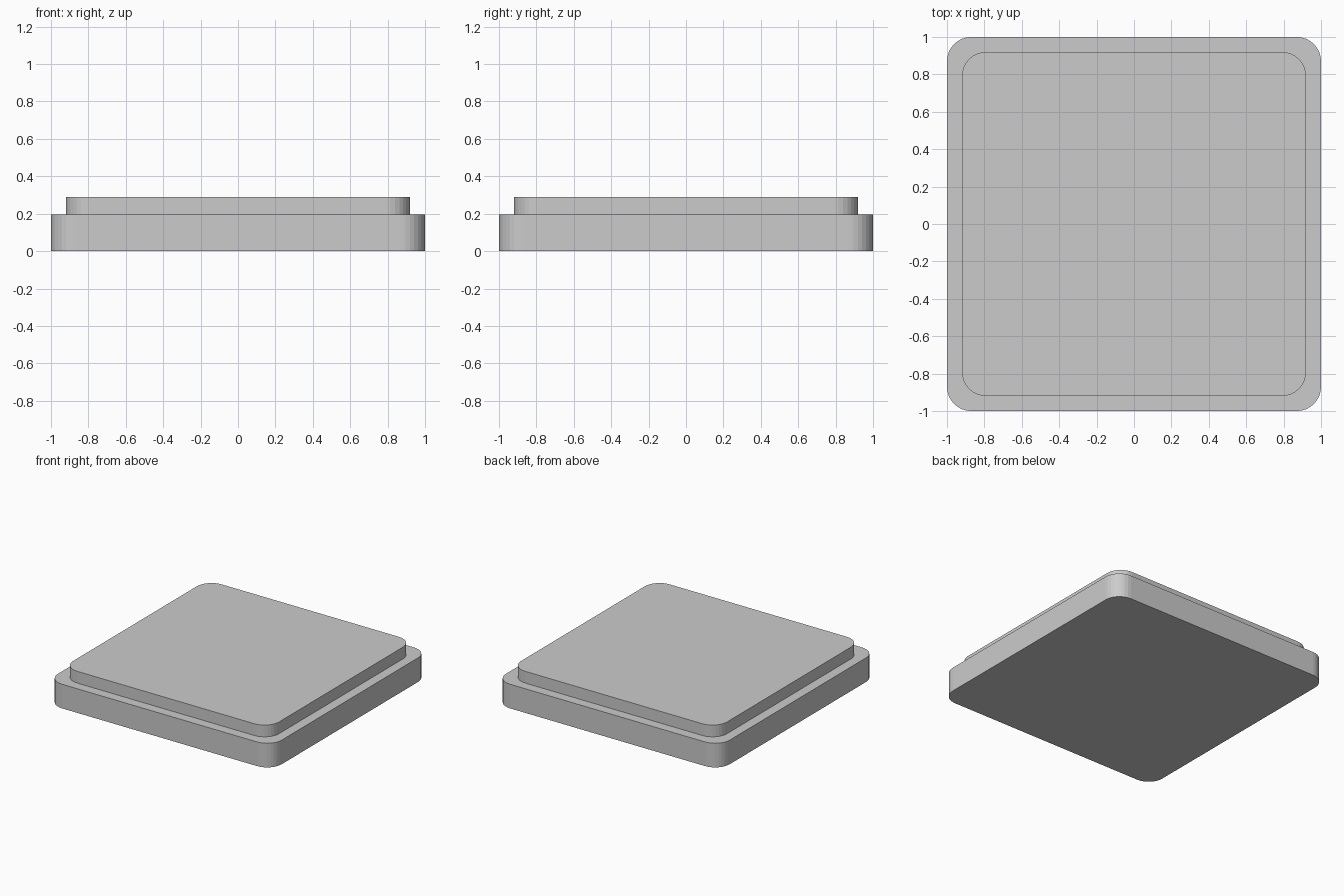
import bpy, bmesh
from math import sin, cos, pi

if "Cube" in bpy.data.objects:
    bpy.data.objects.remove(bpy.data.objects["Cube"])


def rounded_slab(name, half, radius, z0, z1, segments=8):
    """Square slab with rounded vertical corners."""
    c = half - radius
    bm = bmesh.new()
    outline = []
    for i, (sx, sy) in enumerate([(1, 1), (-1, 1), (-1, -1), (1, -1)]):
        for k in range(segments + 1):
            a = (i + k / segments) * pi / 2
            outline.append(bm.verts.new((sx * c + radius * cos(a),
                                         sy * c + radius * sin(a), z0)))
    base = bm.faces.new(outline)
    top = bmesh.ops.extrude_face_region(bm, geom=[base], use_keep_orig=True)
    verts = [g for g in top["geom"] if isinstance(g, bmesh.types.BMVert)]
    bmesh.ops.translate(bm, verts=verts, vec=(0, 0, z1 - z0))
    bmesh.ops.recalc_face_normals(bm, faces=bm.faces)
    mesh = bpy.data.meshes.new(name)
    bm.to_mesh(mesh)
    bm.free()
    obj = bpy.data.objects.new(name, mesh)
    bpy.context.collection.objects.link(obj)
    return obj


# Wide lower slab and the slightly inset slab on top
rounded_slab("base_slab", 1.0, 0.13, 0.0, 0.195)
rounded_slab("raised_top", 0.92, 0.13, 0.195, 0.29)
